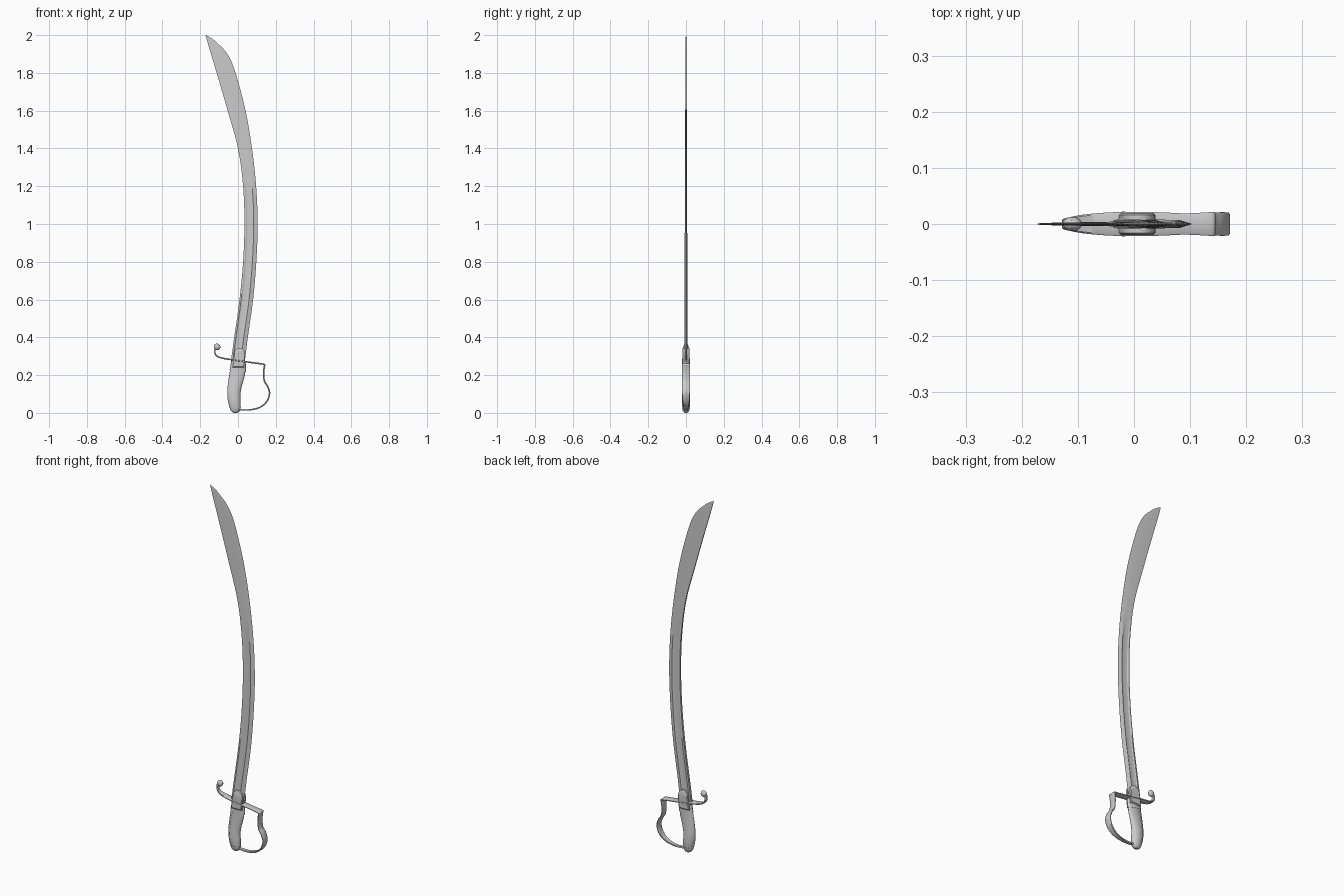
import bpy, bmesh
from math import sin, cos, pi, radians
from mathutils import Vector

cube = bpy.data.objects.get("Cube")
if cube:
    bpy.data.objects.remove(cube, do_unlink=True)


def smooth_rows(rows, steps):
    """Interpolate control rows of any width with a smooth spline."""
    pts = [Vector(r) for r in rows]
    pts = [2 * pts[0] - pts[1]] + pts + [2 * pts[-1] - pts[-2]]
    out = []
    for a, b, c, d in zip(pts, pts[1:], pts[2:], pts[3:]):
        for i in range(steps):
            t = i / steps
            out.append(b + (c - a) * t / 2 + (a - 2.5 * b + 2 * c - d / 2) * t**2
                       + (1.5 * (b - c) + (d - a) / 2) * t**3)
    return out + [pts[-2]]


def finish(name, bm, angle):
    bmesh.ops.recalc_face_normals(bm, faces=bm.faces[:])
    mesh = bpy.data.meshes.new(name)
    bm.to_mesh(mesh)
    bm.free()
    ob = bpy.data.objects.new(name, mesh)
    bpy.context.collection.objects.link(ob)
    bpy.ops.object.select_all(action='DESELECT')
    ob.select_set(True)
    bpy.context.view_layer.objects.active = ob
    bpy.ops.object.shade_smooth_by_angle(angle=radians(angle))
    return ob


def loft(name, rings, angle=35):
    """Skin a list of closed rings and cap both ends."""
    bm = bmesh.new()
    loops = [[bm.verts.new(p) for p in ring] for ring in rings]
    for a, b in zip(loops, loops[1:]):
        for i in range(len(a)):
            j = (i + 1) % len(a)
            bm.faces.new((a[i], a[j], b[j], b[i]))
    bm.faces.new(loops[0])
    bm.faces.new(loops[-1][::-1])
    return finish(name, bm, angle)


# Curved blade: z, spine x, edge x, half thickness
BLADE = [(0.27, -0.038, 0.036, 0.008), (0.4, -0.02, 0.052, 0.008),
         (0.6, 0.008, 0.08, 0.0075), (0.8, 0.027, 0.097, 0.007),
         (1.0, 0.034, 0.104, 0.0065), (1.2, 0.027, 0.096, 0.006),
         (1.4, 0.0, 0.074, 0.005), (1.6, -0.055, 0.04, 0.004),
         (1.8, -0.113, -0.013, 0.003), (1.9, -0.143, -0.056, 0.0025),
         (1.965, -0.162, -0.117, 0.002), (1.99, -0.169, -0.151, 0.0015),
         (2.0, -0.172, -0.171, 0.0005)]
# Position across the blade, thickness with the fuller, thickness without it
SECTION = [(0, 0.85, 0.85), (0.12, 1, 1), (0.2, 0.6, 0.95), (0.42, 0.4, 0.85),
           (0.62, 0.6, 0.7), (0.7, 1, 0.6)]


def blade_ring(row):
    z, x0, x1, t = row
    f = min(1, max(0, (1.32 - z) / 0.15))
    side = [(x0 + (x1 - x0) * u, t * (a * f + b * (1 - f)), z) for u, a, b in SECTION]
    return side + [(x1, 0, z)] + [(x, -y, z) for x, y, z in reversed(side)]


loft("blade", [blade_ring(r) for r in smooth_rows(BLADE, 6)], 12)

# Grip: z, back x, front x, half thickness
GRIP = [(0, -0.022, -0.004, 0.007), (0.008, -0.034, 0.006, 0.014),
        (0.025, -0.042, 0.013, 0.019), (0.06, -0.051, 0.014, 0.022),
        (0.1, -0.055, 0.013, 0.0205), (0.14, -0.053, 0.02, 0.0175),
        (0.2, -0.045, 0.036, 0.014), (0.24, -0.037, 0.038, 0.0135),
        (0.28, -0.03, 0.037, 0.014)]
GRIP_ROWS = smooth_rows(GRIP, 6)


def grip_rings(low=0, high=1, scale=1.0, start=0.0, end=2 * pi, slant=0.0, n=28):
    full = end - start > 6
    rings = []
    for z, x0, x1, w in GRIP_ROWS:
        if low <= z <= high:
            ring = []
            for i in range(n):
                a = start + (end - start) * i / (n if full else n - 1)
                x = (x0 + x1) / 2 + (x1 - x0) / 2 * scale * cos(a)
                ring.append((x, w * scale * sin(a), z - slant * x))
            rings.append(ring)
    return rings


loft("grip", grip_rings())
loft("backstrap", grip_rings(0.02, 0.27, 1.05, 0.7 * pi, 1.3 * pi, n=14))
loft("pommel_cap", grip_rings(0.003, 0.03, 1.05))
loft("ferrule", grip_rings(0.22, 0.275, 1.1, slant=0.15))

# Guard strap from the rear quillon round to the pommel: x, z, half width
GUARD = [(-0.108, 0.362, 0.008), (-0.121, 0.348, 0.008), (-0.124, 0.325, 0.009),
         (-0.114, 0.303, 0.012), (-0.087, 0.291, 0.017), (-0.035, 0.282, 0.021),
         (0.04, 0.271, 0.021), (0.09, 0.264, 0.019), (0.134, 0.258, 0.021),
         (0.141, 0.254, 0.021), (0.139, 0.244, 0.021), (0.136, 0.21, 0.02),
         (0.14, 0.168, 0.02), (0.157, 0.14, 0.021), (0.167, 0.103, 0.02),
         (0.152, 0.06, 0.018), (0.115, 0.029, 0.014), (0.06, 0.016, 0.01),
         (0.005, 0.018, 0.008)]
path = smooth_rows(GUARD, 5)
rings = []
for i, (x, z, w) in enumerate(path):
    a, b = path[max(i - 1, 0)], path[min(i + 1, len(path) - 1)]
    tangent = Vector((b.x - a.x, 0, b.y - a.y)).normalized()
    normal = Vector((-tangent.z, 0, tangent.x))
    h = 0.004
    profile = [(-w, -h / 2), (-w * 0.85, -h), (w * 0.85, -h), (w, -h / 2),
               (w, h / 2), (w * 0.85, h), (-w * 0.85, h), (-w, h / 2)]
    rings.append([Vector((x, v, z)) + normal * n for v, n in profile])
loft("guard_and_knuckle_bow", rings)

# Rounded scroll at the tip of the quillon
bm = bmesh.new()
bmesh.ops.create_uvsphere(bm, u_segments=24, v_segments=14, radius=0.017)
bmesh.ops.scale(bm, vec=(1, 0.75, 1), verts=bm.verts[:])
bmesh.ops.translate(bm, vec=(-0.11, 0, 0.35), verts=bm.verts[:])
finish("quillon_scroll", bm, 40)

# Round-ended langets on both faces of the blade
for side, label in ((-1, "front"), (1, "back")):
    outline = [(-0.031, 0.24), (0.033, 0.24), (0.038, 0.3)]
    outline += [(0.008 + 0.029 * cos(a), 0.312 + 0.033 * sin(a))
                for a in (pi * k / 12 for k in range(13))]
    outline.append((-0.026, 0.29))
    layers = []
    for y, s in ((0.006, 1), (0.016, 1), (0.0195, 0.88)):
        layers.append([(0.005 + (x - 0.005) * s, side * y, 0.28 + (z - 0.28) * s)
                       for x, z in outline])
    loft(label + "_langet", layers)
